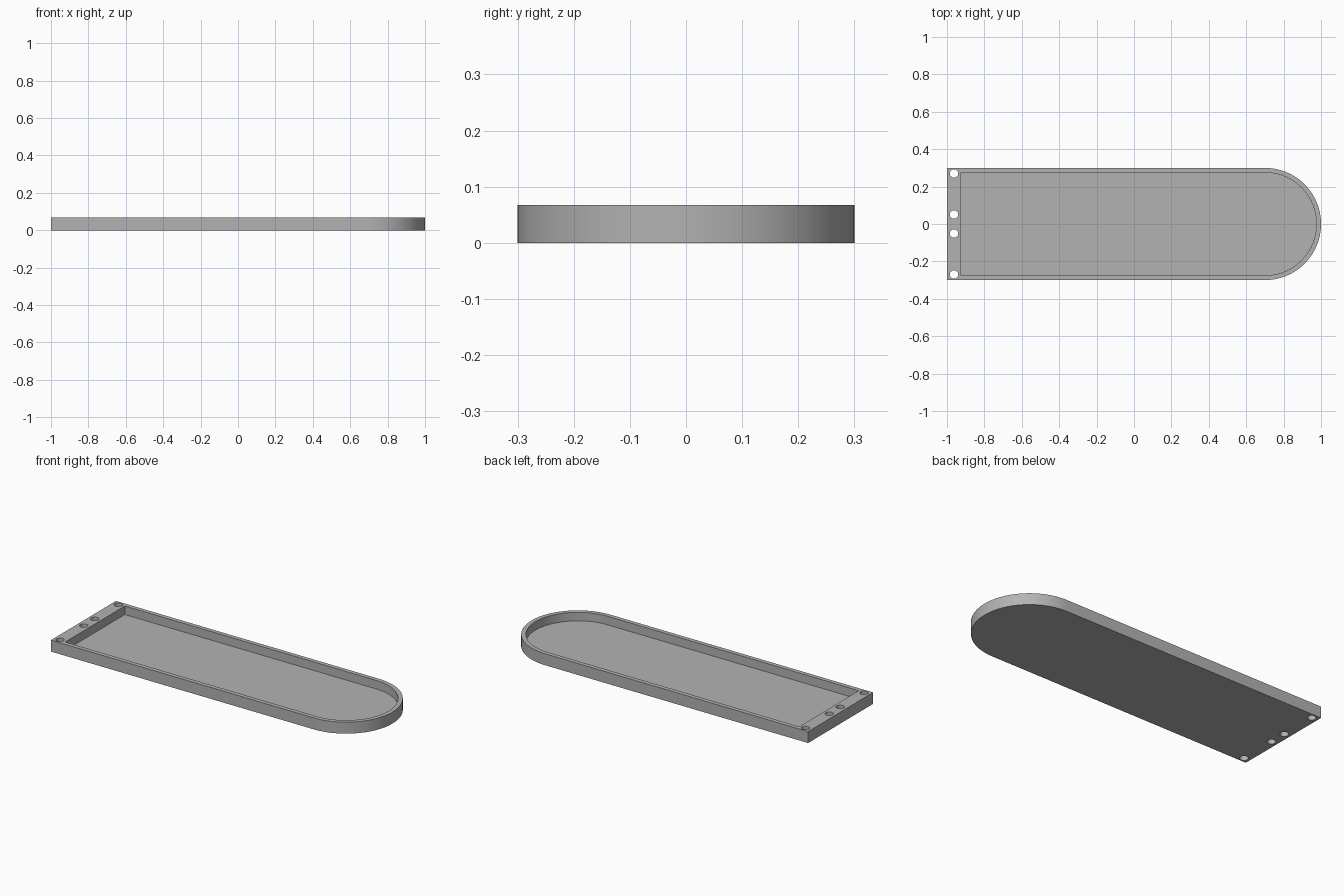
import bpy, bmesh, math

if "Cube" in bpy.data.objects:
    bpy.data.objects.remove(bpy.data.objects["Cube"], do_unlink=True)

HEIGHT = 0.067
FLOOR = 0.017
HALF_WIDTH = 0.3
WALL = 0.025
ARC_X = 0.7        # centre of the rounded end
POCKET_X = -0.925  # inner edge of the hinge strip
HOLE_X = -0.9625
HOLE_R = 0.0225

grey = bpy.data.materials.new("plain grey")
grey.use_nodes = True
colour = (0.45, 0.45, 0.45, 1)
grey.diffuse_color = colour
grey.node_tree.nodes["Principled BSDF"].inputs["Base Color"].default_value = colour


def prism(name, outline, z0, z1):
    """Extrude a flat outline upwards into a solid."""
    bm = bmesh.new()
    face = bm.faces.new([bm.verts.new((x, y, z0)) for x, y in outline])
    top = bmesh.ops.extrude_face_region(bm, geom=[face])["geom"]
    verts = [v for v in top if isinstance(v, bmesh.types.BMVert)]
    bmesh.ops.translate(bm, verts=verts, vec=(0, 0, z1 - z0))
    bmesh.ops.recalc_face_normals(bm, faces=bm.faces)
    mesh = bpy.data.meshes.new(name)
    bm.to_mesh(mesh)
    bm.free()
    mesh.materials.append(grey)
    obj = bpy.data.objects.new(name, mesh)
    bpy.context.collection.objects.link(obj)
    return obj


def arc(cx, cy, r, start, end, steps):
    angles = [start + (end - start) * i / steps for i in range(steps + 1)]
    return [(cx + r * math.cos(a), cy + r * math.sin(a)) for a in angles]


def round_ended(x0, r):
    """Rectangle with a half-round end towards +x."""
    return [(x0, -r)] + arc(ARC_X, 0, r, -math.pi / 2, math.pi / 2, 48) + [(x0, r)]


# Tray body, pocket and through holes
tray = prism("tray", round_ended(-1, HALF_WIDTH), 0, HEIGHT)
cutters = [prism("pocket_cutter", round_ended(POCKET_X, HALF_WIDTH - WALL), FLOOR, HEIGHT + 0.1)]
for y in (-0.27, -0.051, 0.051, 0.27):
    circle = arc(HOLE_X, y, HOLE_R, 0, math.tau, 32)[:-1]
    cutters.append(prism("hole_cutter", circle, -0.1, HEIGHT + 0.1))

bpy.ops.object.select_all(action="DESELECT")
tray.select_set(True)
bpy.context.view_layer.objects.active = tray
for cutter in cutters:
    cutter.hide_render = True
    cut = tray.modifiers.new("cut", "BOOLEAN")
    cut.operation = "DIFFERENCE"
    cut.solver = "EXACT"
    cut.object = cutter
    bpy.ops.object.modifier_apply(modifier=cut.name)
    bpy.data.objects.remove(cutter, do_unlink=True)

# Smooth curved walls, crisp rims
bpy.ops.object.shade_smooth_by_angle(angle=math.radians(30))
